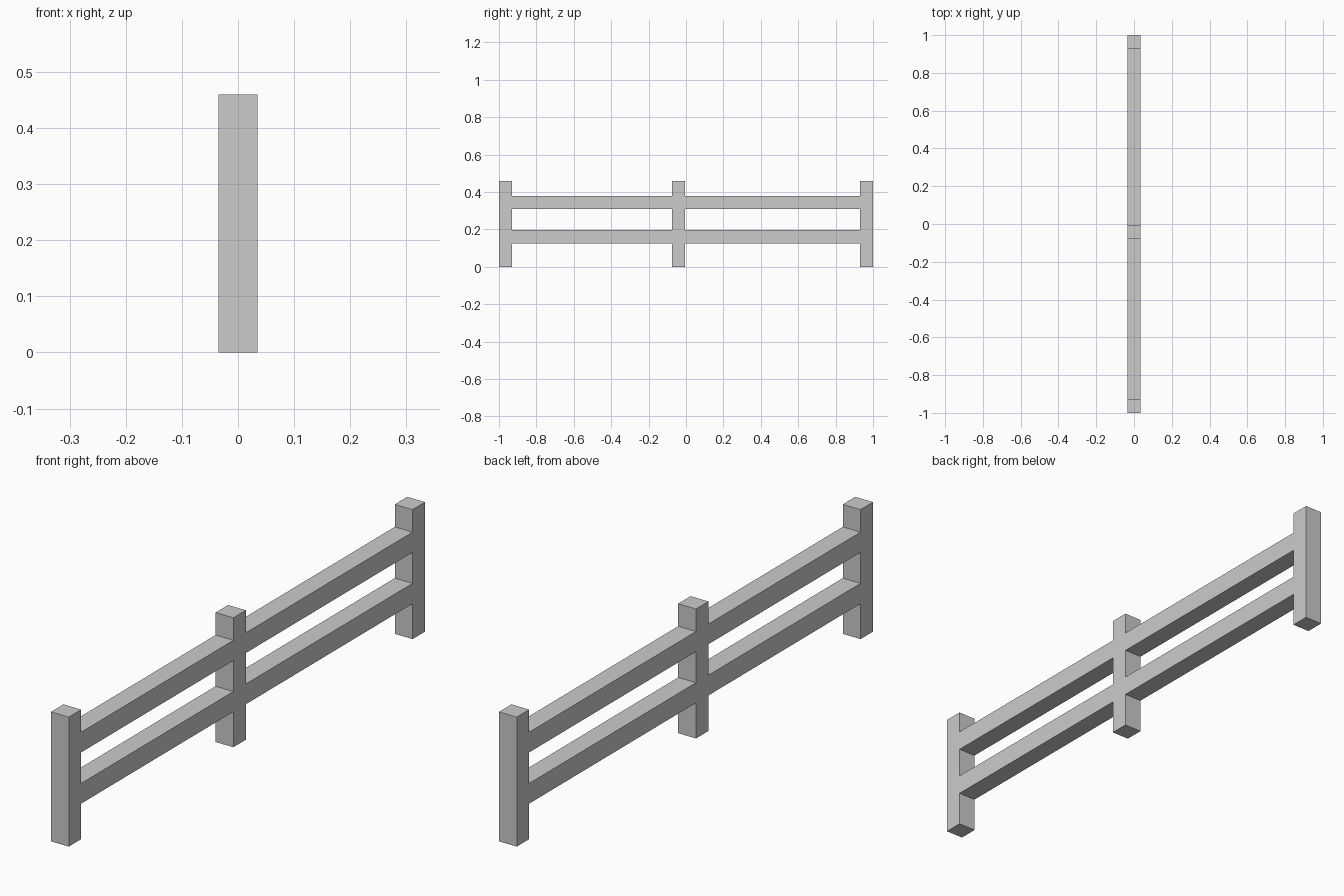
import bpy, bmesh

if "Cube" in bpy.data.objects:
    bpy.data.objects.remove(bpy.data.objects["Cube"])

DEPTH = 0.07
POSTS = [(-1.0, -0.93), (-0.076, -0.006), (0.93, 1.0)]   # y ranges
RAILS = [(0.126, 0.198), (0.308, 0.38)]                  # z ranges
HEIGHT = 0.46

ys = [v for span in POSTS for v in span]
zs = [0.0] + [v for span in RAILS for v in span] + [HEIGHT]

# Side silhouette: fill the cells covered by a post or a rail
bm = bmesh.new()
grid = [[bm.verts.new((-DEPTH / 2, y, z)) for z in zs] for y in ys]
for i in range(len(ys) - 1):
    for j in range(len(zs) - 1):
        is_post, is_rail = i % 2 == 0, j % 2 == 1
        if is_post or is_rail:
            bm.faces.new((grid[i][j], grid[i + 1][j],
                          grid[i + 1][j + 1], grid[i][j + 1]))

# Give the silhouette its thickness, so posts and rails join flush
result = bmesh.ops.extrude_face_region(bm, geom=bm.faces[:])
moved = [g for g in result["geom"] if isinstance(g, bmesh.types.BMVert)]
bmesh.ops.translate(bm, verts=moved, vec=(DEPTH, 0, 0))
bmesh.ops.recalc_face_normals(bm, faces=bm.faces[:])

mesh = bpy.data.meshes.new("rail_fence")
bm.to_mesh(mesh)
bm.free()
fence = bpy.data.objects.new("rail_fence", mesh)
bpy.context.collection.objects.link(fence)
